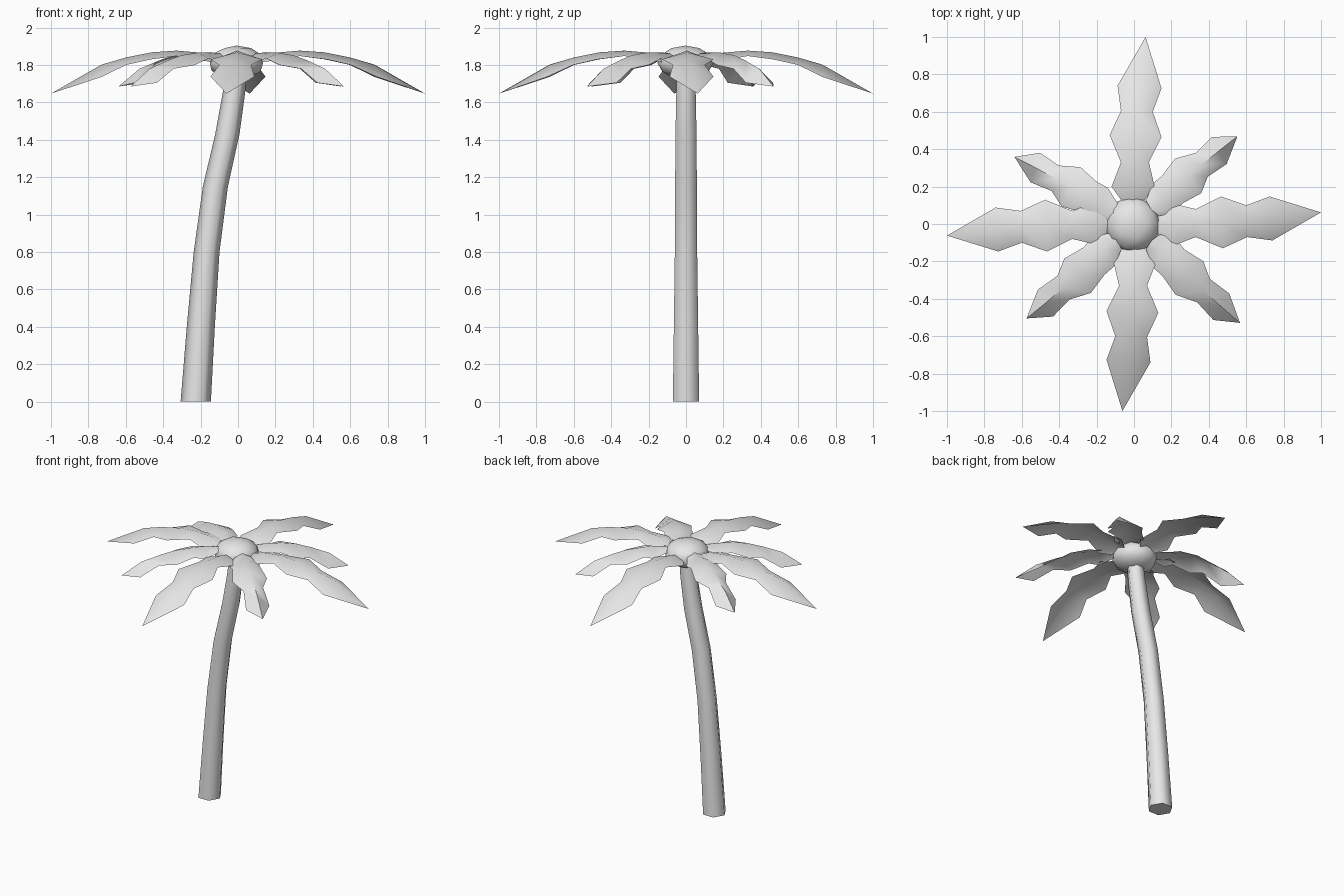
import bpy, bmesh, math
from mathutils import Matrix, Vector

if "Cube" in bpy.data.objects:
    bpy.data.objects.remove(bpy.data.objects["Cube"])

grey = bpy.data.materials.new("plain grey")
grey.diffuse_color = (0.8, 0.8, 0.8, 1)
grey.use_nodes = True
grey.node_tree.nodes["Principled BSDF"].inputs["Base Color"].default_value = grey.diffuse_color


def finish(name, bm, recalc=True):
    if recalc:
        bmesh.ops.recalc_face_normals(bm, faces=bm.faces)
    me = bpy.data.meshes.new(name)
    bm.to_mesh(me)
    bm.free()
    me.materials.append(grey)
    ob = bpy.data.objects.new(name, me)
    bpy.context.collection.objects.link(ob)
    bpy.ops.object.select_all(action='DESELECT')
    bpy.context.view_layer.objects.active = ob
    ob.select_set(True)
    bpy.ops.object.shade_smooth_by_angle(angle=math.radians(62))
    return ob


# Trunk: leaning, tapering hexagonal tube (z, centre x, radius)
bm = bmesh.new()
rings = []
for z, cx, r in [(0, -0.226, 0.081), (0.4, -0.199, 0.075), (0.8, -0.168, 0.069),
                 (1.15, -0.121, 0.067), (1.43, -0.057, 0.065),
                 (1.65, -0.022, 0.060), (1.78, -0.008, 0.056)]:
    rings.append([bm.verts.new((cx + r * math.cos(k * math.pi / 3),
                                r * math.sin(k * math.pi / 3), z)) for k in range(6)])
for a, b in zip(rings, rings[1:]):
    for k in range(6):
        j = (k + 1) % 6
        bm.faces.new((a[k], a[j], b[j], b[k]))
bm.faces.new(rings[0][::-1])
bm.faces.new(rings[-1])
finish("trunk", bm)

# Crown: flattened low-poly ball
bm = bmesh.new()
bmesh.ops.create_icosphere(bm, subdivisions=2, radius=1,
                           matrix=Matrix.Translation((-0.008, -0.003, 1.812))
                           @ Matrix.Diagonal((0.15, 0.15, 0.092, 1)))
finish("crown", bm)

# Frond rows: left u, left v, right u, right v, ridge u, ridge z, edge z
LONG = [(0.13, 0.06, 0.13, -0.07, 0.12, 1.840, 1.815),
        (0.20, 0.11, 0.20, -0.12, 0.20, 1.866, 1.825),
        (0.33, 0.08, 0.33, -0.07, 0.33, 1.877, 1.848),
        (0.465, 0.147, 0.475, -0.13, 0.46, 1.868, 1.830),
        (0.60, 0.10, 0.605, -0.07, 0.60, 1.840, 1.800),
        (0.725, 0.147, 0.74, -0.088, 0.73, 1.802, 1.738)]
SHORT = [(0.13, 0.055, 0.13, -0.055, 0.12, 1.862, 1.840),
         (0.215, 0.10, 0.215, -0.095, 0.20, 1.868, 1.820),
         (0.283, 0.10, 0.27, -0.084, 0.28, 1.866, 1.835),
         (0.394, 0.125, 0.381, -0.107, 0.39, 1.852, 1.800),
         (0.498, 0.076, 0.465, -0.062, 0.48, 1.825, 1.780),
         (0.618, 0.086, 0.585, -0.076, 0.60, 1.780, 1.705)]


def frond(name, rows, tip, angle, scale=1, flip=1):
    """Thin arched leaf with a raised ridge and zigzag edges."""
    bm = bmesh.new()
    a = math.radians(angle)

    def vert(u, v, z):
        u, v = u * scale, v * flip
        return bm.verts.new((u * math.cos(a) - v * math.sin(a),
                             u * math.sin(a) + v * math.cos(a), z))

    # ridge follows the middle of the two edges
    grid = [(vert(lu, lv, ze), vert(ru, (lv + rv) / 2, zr), vert(rru, rv, ze))
            for lu, lv, rru, rv, ru, zr, ze in rows]
    end = vert(*tip)
    for p, q in zip(grid, grid[1:]):
        for k in (0, 1):
            bm.faces.new((p[k], p[k + 1], q[k + 1], q[k]))
    for k in (0, 1):
        bm.faces.new((grid[-1][k], grid[-1][k + 1], end))
    bm.normal_update()
    if sum(f.normal.z for f in bm.faces) < 0:
        bmesh.ops.reverse_faces(bm, faces=bm.faces)
    finish(name, bm, recalc=False)


# Four long fronds along the axes, alternately mirrored
for i in range(4):
    frond(f"long_frond_{i + 1}", LONG, (1.0, 0.062, 1.647), 90 * i, 1,
          1 if i % 2 == 0 else -1)

# Four short fronds on the diagonals
for i, (ang, length) in enumerate([(40.3, 0.725), (150.7, 0.733),
                                   (221.3, 0.765), (317, 0.775)]):
    frond(f"short_frond_{i + 1}", SHORT, (0.725, 0.0, 1.685), ang, length / 0.725,
          1 if i % 2 == 0 else -1)
